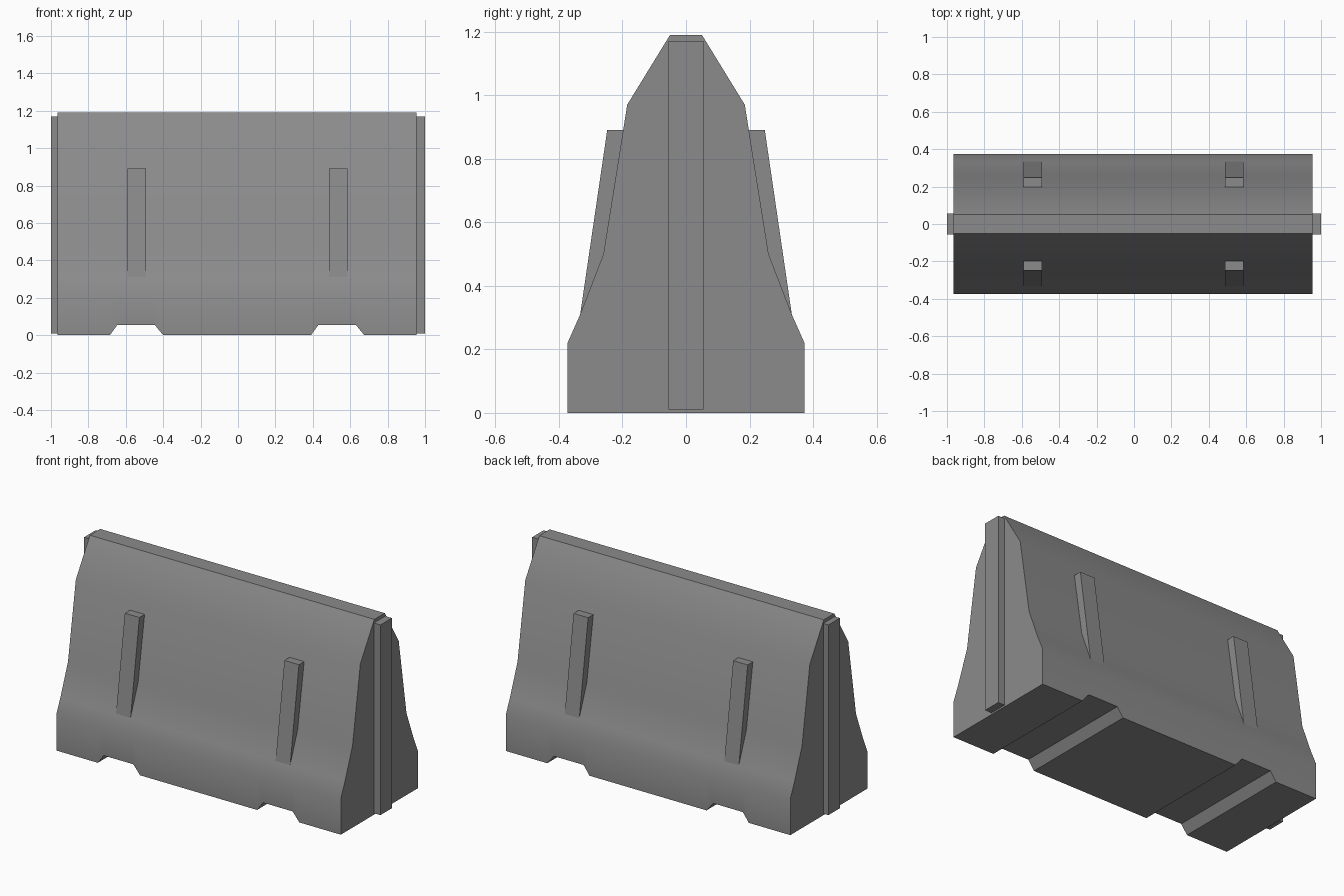
import bpy, bmesh, math

cube = bpy.data.objects.get("Cube")
if cube:
    bpy.data.objects.remove(cube, do_unlink=True)

concrete = bpy.data.materials.new("concrete_grey")
concrete.use_nodes = True
grey = (0.26, 0.26, 0.26, 1)
concrete.diffuse_color = grey
concrete.node_tree.nodes["Principled BSDF"].inputs["Base Color"].default_value = grey


def loft(name, rings):
    """Skin equal-length closed rings and cap both ends."""
    bm = bmesh.new()
    loops = [[bm.verts.new(p) for p in ring] for ring in rings]
    n = len(loops[0])
    for a, b in zip(loops, loops[1:]):
        for i in range(n):
            j = (i + 1) % n
            bm.faces.new((a[i], a[j], b[j], b[i]))
    bm.faces.new(loops[0])
    bm.faces.new(loops[-1])
    bmesh.ops.recalc_face_normals(bm, faces=bm.faces)
    mesh = bpy.data.meshes.new(name)
    bm.to_mesh(mesh)
    bm.free()
    mesh.materials.append(concrete)
    obj = bpy.data.objects.new(name, mesh)
    bpy.context.collection.objects.link(obj)
    return obj


def extrude_x(name, profile, x0, x1):
    return loft(name, [[(x, y, z) for y, z in profile] for x in (x0, x1)])


# Barrier body: tapered section swept along x, with the base raised at the feet slots
side = [(0.373, 0.22), (0.333, 0.31), (0.26, 0.5), (0.185, 0.97), (0.05, 1.19)]
slot = 0.055
columns = [(-0.965, 0), (-0.685, 0), (-0.645, slot), (-0.445, slot), (-0.4, 0),
           (0.39, 0), (0.43, slot), (0.63, slot), (0.675, 0), (0.955, 0)]
rings = []
for x, base in columns:
    half = [(0.373, base)] + side
    section = half + [(-y, z) for y, z in reversed(half)]
    rings.append([(x, y, z) for y, z in section])
body = loft("barrier_body", rings)

# Soft lower flanks, crisp upper chamfer, ends and slots
bpy.context.view_layer.objects.active = body
body.select_set(True)
bpy.ops.object.shade_smooth_by_angle(angle=math.radians(30))
sharp = body.data.attributes.get("sharp_edge")
if sharp is None:
    sharp = body.data.attributes.new("sharp_edge", "BOOLEAN", "EDGE")
for e in body.data.edges:
    if all(abs(body.data.vertices[v].co.z - 0.97) < 0.01 for v in e.vertices):
        sharp.data[e.index].value = True

# Interlocking tongue on each end
tongue = [(-0.055, 0.01), (0.055, 0.01), (0.055, 1.17), (-0.055, 1.17)]
extrude_x("right_end_tongue", tongue, -1.0, -0.94)
extrude_x("left_end_tongue", tongue, 0.93, 1.0)

# Wedge ribs on both long faces
rib = [(0.333, 0.31), (0.248, 0.89), (0.17, 0.89), (0.2, 0.5), (0.27, 0.31)]
for face, s in (("front", -1), ("back", 1)):
    for label, x in (("right", -0.59), ("left", 0.487)):
        extrude_x(f"{face}_{label}_rib", [(s * y, z) for y, z in rib], x, x + 0.098)
